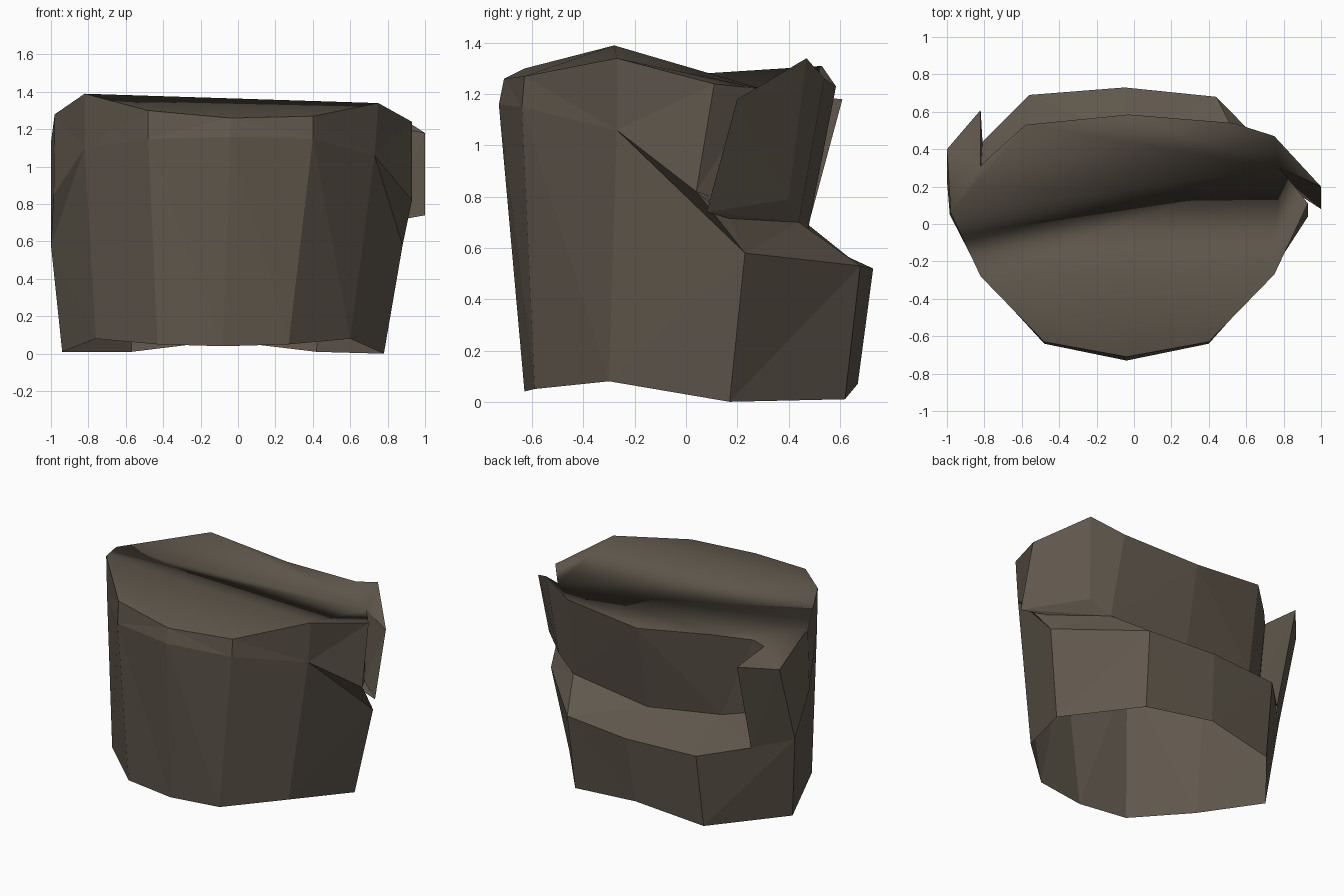
import bpy, bmesh

if "Cube" in bpy.data.objects:
    bpy.data.objects.remove(bpy.data.objects["Cube"])

# single stone-brown colour
mat = bpy.data.materials.new("dark_brown")
mat.diffuse_color = (0.118, 0.097, 0.073, 1)
mat.use_nodes = True
mat.node_tree.nodes["Principled BSDF"].inputs["Base Color"].default_value = mat.diffuse_color


def make(name, faces, smooth=False):
    """Object from point polygons, shared corners welded."""
    bm = bmesh.new()
    for pts in faces:
        bm.faces.new([bm.verts.new(p) for p in pts])
    bmesh.ops.remove_doubles(bm, verts=bm.verts[:], dist=0.001)
    bmesh.ops.triangulate(bm, faces=[f for f in bm.faces if len(f.verts) > 3],
                          quad_method='SHORT_EDGE', ngon_method='BEAUTY')
    for f in bm.faces:
        f.smooth = smooth
    me = bpy.data.meshes.new(name)
    bm.to_mesh(me)
    bm.free()
    me.materials.append(mat)
    ob = bpy.data.objects.new(name, me)
    bpy.context.collection.objects.link(ob)
    return ob


def loft(low, high):
    """Quads between two rails with equal point counts."""
    return [[low[i], low[i + 1], high[i + 1], high[i]] for i in range(len(low) - 1)]


# front rails, left to right
left_low, right_low = (-1.0, .23, .58), (.88, .23, .58)
base = [(-.94, .17, .01), (-.76, -.3, .08), (-.43, -.59, .05), (-.08, -.63, .04),
        (.27, -.59, .05), (.6, -.3, .08), (.78, .17, 0)]
rim = [(-.82, -.27, 1.1), (-.48, -.64, 1.15), (-.04, -.73, 1.16),
       (.4, -.64, 1.15), (.73, -.27, 1.06)]
top = [(-.98, .06, 1.28), (-.82, -.28, 1.39), (-.48, -.63, 1.30), (-.04, -.71, 1.26),
       (.4, -.63, 1.27), (.75, -.27, 1.34), (.93, .11, 1.24)]
left_end, right_end = (-.985, .05, .85), (.93, .04, .82)

# back rails, left to right
back_base = [base[0], (-.57, .62, .01), (-.08, .67, .07), (.42, .62, .01), base[-1]]
back_lip = [left_low, (-.56, .69, .52), (-.05, .73, .52), (.44, .68, .53), right_low]
band_low = [(-.82, .25, .74), (-.77, .31, .74), (-.58, .44, .72),
            (-.03, .47, .64), (.56, .44, .70)]
band_top = [(-.82, .31, 1.21), (-.77, .36, 1.26), (-.58, .53, 1.31),
            (-.03, .585, 1.23), (.53, .54, 1.26)]

# front wall with the narrow chamfered rim
make("front_wall", loft(base, [left_low] + rim + [right_low])
     + loft([left_end] + rim + [right_end], top)
     + [[left_low, rim[0], left_end]])

# low wall around the back
make("back_lower_wall", loft(back_base, back_lip))

# left flap standing free of the back band, with its closing end
flap_foot, flap_tip, flap_bend = (-.81, .44, .55), (-.82, .61, 1.18), (-1.0, .4, 1.13)
make("left_flap", [[left_low, flap_foot, flap_tip, flap_bend],
                   [left_low, flap_bend, top[0], left_end],
                   [flap_foot, flap_tip, band_top[0], band_low[0]]])

# sloping ledge between low wall and back band, tapering along the right side
inner = (.86, .17, .715)
make("ledge", loft(back_lip[1:4], band_low[2:])
     + [[flap_foot, back_lip[1], band_low[2], band_low[1], band_low[0]],
        [back_lip[3], right_low, inner, band_low[4]],
        [rim[-1], right_low, inner, right_end]])

# recessed band around the back and the right flap overlapping the front wall
peak, peak_low = (.75, .47, 1.34), (.7, .40, .79)
end_top, end_low = (1.0, .2, 1.18), (1.0, .08, .74)
make("back_band", loft(band_low, band_top)
     + [[band_low[4], peak_low, peak, band_top[4]],
        [peak_low, end_low, end_top, peak]])
make("flap_underside", [[end_low, peak_low, band_low[4]], [end_low, band_low[4], inner]])

# walls of the slot behind the right flap
notch, notch_low = (.78, .3, 1.22), (.8, .25, .745)
make("slot_walls", [[right_end, notch_low, notch, top[-1]],
                    [end_low, notch_low, notch, end_top]])

# cap: front sheet up to the crease, then the strip over the band
left, b = top[0], band_top
make("cap", [[top[1], top[2], top[3]], [top[1], top[3], top[4]],
             [top[1], top[4], top[5]], [top[1], top[5], notch],
             [top[5], top[6], notch], [left, top[1], notch],
             [left, b[2], notch], [left, b[1], b[2]], [left, b[0], b[1]],
             [b[2], b[3], notch], [b[3], b[4], notch],
             [b[4], peak, notch], [peak, end_top, notch],
             [left, flap_bend, b[0]], [flap_bend, flap_tip, b[0]]], smooth=True)
